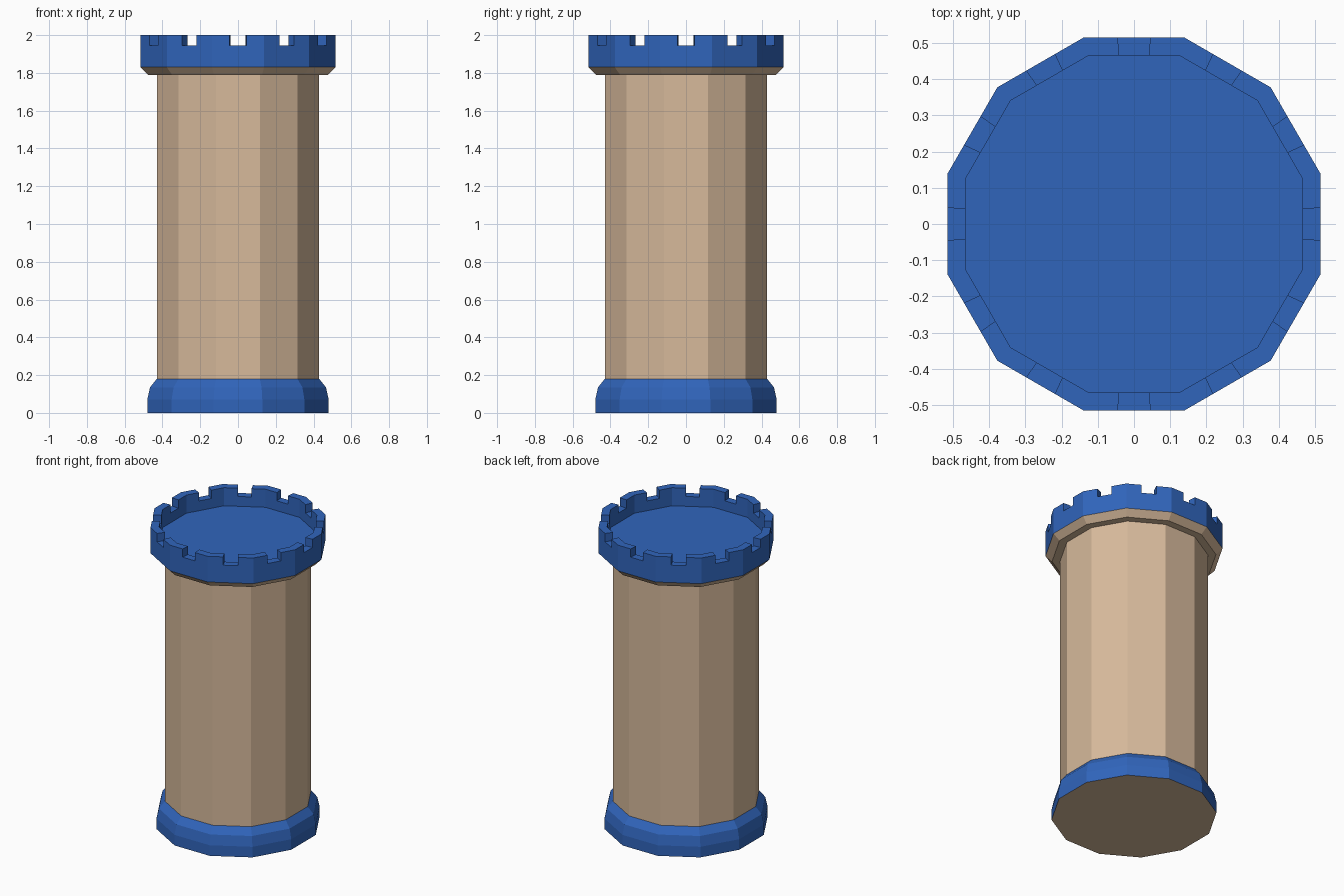
import bpy, bmesh
from math import radians, cos, sin, pi

if "Cube" in bpy.data.objects:
    bpy.data.objects.remove(bpy.data.objects["Cube"])

SIDES = 12


def material(name, rgb):
    m = bpy.data.materials.new(name)
    m.diffuse_color = (*rgb, 1)
    m.use_nodes = True
    m.node_tree.nodes["Principled BSDF"].inputs["Base Color"].default_value = m.diffuse_color
    return m


blue = material("blue", (0.03, 0.13, 0.5))
tan = material("tan", (0.68, 0.49, 0.33))


def finish(bm, name, mat):
    mesh = bpy.data.meshes.new(name)
    bm.to_mesh(mesh)
    bm.free()
    mesh.materials.append(mat)
    obj = bpy.data.objects.new(name, mesh)
    bpy.context.collection.objects.link(obj)
    return obj


def point(apothem, side, offset, z):
    """Point on side number `side`, `offset` degrees from its middle."""
    r = apothem / cos(radians(offset))
    a = 2 * pi * side / SIDES + radians(offset)
    return r * cos(a), r * sin(a), z


def loft(bm, profile, offsets=(-15,)):
    """Skin 12-sided rings through (apothem, z) pairs."""
    rings = [[bm.verts.new(point(ap, i, o, z)) for i in range(SIDES) for o in offsets]
             for ap, z in profile]
    faces = []
    for lo, hi in zip(rings, rings[1:]):
        n = len(lo)
        faces.append([bm.faces.new((lo[i], lo[(i + 1) % n], hi[(i + 1) % n], hi[i]))
                      for i in range(n)])
    return rings, faces


def tower_part(name, profile, mat):
    bm = bmesh.new()
    loft(bm, profile)
    return finish(bm, name, mat)


def disc(name, apothem, z, mat, up):
    bm = bmesh.new()
    ring = [bm.verts.new(point(apothem, i, -15, z)) for i in range(SIDES)]
    bm.faces.new(ring if up else ring[::-1])
    return finish(bm, name, mat)


# Foot with rounded shoulder, and its underside
tower_part("base_moulding", [(0.48, 0), (0.48, 0.07), (0.466, 0.135), (0.43, 0.18)], blue)
disc("base_underside", 0.48, 0, tan, up=False)

# Shaft and flared collar below the battlements
tower_part("shaft", [(0.43, 0.18), (0.43, 1.79)], tan)
tower_part("collar", [(0.43, 1.79), (0.477, 1.79), (0.515, 1.83)], tan)

# Parapet wall, with merlons raised around every corner
bm = bmesh.new()
_, bands = loft(bm, [(0.515, 1.83), (0.515, 1.945), (0.465, 1.945), (0.465, 1.88)], (-15, -5, 5))
merlons = [f for i, f in enumerate(bands[1]) if i % 3 != 1]
out = bmesh.ops.extrude_face_region(bm, geom=merlons)
bmesh.ops.delete(bm, geom=merlons, context='FACES_ONLY')
raised = [v for v in out["geom"] if isinstance(v, bmesh.types.BMVert)]
bmesh.ops.translate(bm, verts=raised, vec=(0, 0, 0.055))
bmesh.ops.recalc_face_normals(bm, faces=bm.faces)
finish(bm, "battlements", blue)

# Walkway floor inside the parapet
disc("roof_floor", 0.465, 1.88, blue, up=True)
